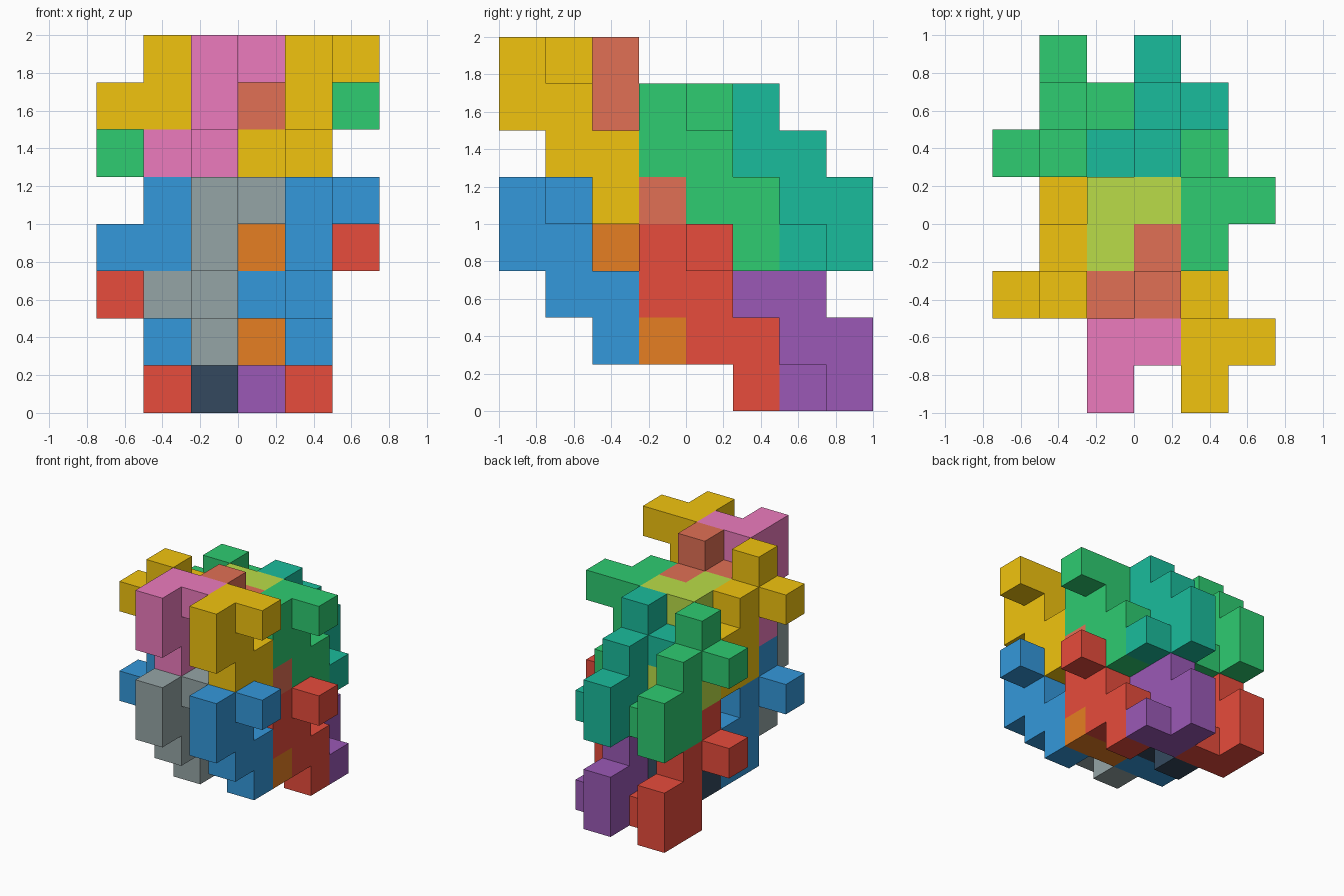
import bpy
import bmesh
import math

if "Cube" in bpy.data.objects:
    bpy.data.objects.remove(bpy.data.objects["Cube"])

CELL = 0.25

# Flat zigzag of seven cells in the y-z plane, plus one side arm each way (cells: x, y, z)
HOOK = [(0, 0, 3), (0, 1, 3), (0, 0, 2), (0, 1, 2), (0, 1, 1), (0, 2, 1), (0, 2, 0),
        (1, 1, 3), (-1, 2, 1)]
# The same piece turned half a turn about x
TURNED = [(x, 2 - y, 3 - z) for x, y, z in HOOK]


def material(name, hex_colour):
    def linear(c):
        return c / 12.92 if c <= 0.04045 else ((c + 0.055) / 1.055) ** 2.4
    rgb = [linear(int(hex_colour[i:i + 2], 16) / 255) for i in (0, 2, 4)]
    mat = bpy.data.materials.new(name)
    mat.diffuse_color = (*rgb, 1)
    mat.use_nodes = True
    mat.node_tree.nodes["Principled BSDF"].inputs["Base Color"].default_value = mat.diffuse_color
    return mat


def block_piece(name, cells, origin, mat):
    """Polycube made of the outer cell faces only."""
    solid = set(cells)
    bm = bmesh.new()
    for cell in cells:
        for axis in range(3):
            for side in (0, 1):
                beside = list(cell)
                beside[axis] += 2 * side - 1
                if tuple(beside) in solid:
                    continue
                corners = []
                for a, b in ((0, 0), (1, 0), (1, 1), (0, 1)):
                    p = list(cell)
                    p[axis] += side
                    p[(axis + 1) % 3] += a
                    p[(axis + 2) % 3] += b
                    corners.append(bm.verts.new([(c + o) * CELL for c, o in zip(p, origin)]))
                bm.faces.new(corners if side else corners[::-1])
    bmesh.ops.remove_doubles(bm, verts=bm.verts[:], dist=1e-4)
    bmesh.ops.dissolve_limit(bm, angle_limit=math.radians(1), verts=bm.verts[:], edges=bm.edges[:])
    mesh = bpy.data.meshes.new(name)
    bm.to_mesh(mesh)
    bm.free()
    mesh.materials.append(mat)
    bpy.context.collection.objects.link(bpy.data.objects.new(name, mesh))


# Four interlocking clusters: cell offset, then outer, hook and turned piece colours
CLUSTERS = [
    ("upper_front", (0, 0, 0), ("gold", "F1C40F"), ("pink", "EC7BBD"), ("salmon", "E17055")),
    ("upper_back", (0, 3, -1), ("green", "2ECC71"), ("lime", "BADC48"), ("teal", "1ABC9C")),
    ("lower_front", (0, 0, -3), ("blue", "3498DB"), ("grey", "95A5A6"), ("orange", "E67E22")),
    ("lower_back", (0, 3, -4), ("red", "E74C3C"), ("navy", "34495E"), ("purple", "9B59B6")),
]

for label, (dx, dy, dz), *colours in CLUSTERS:
    outer, inner_hook, inner_turned = [material(*c) for c in colours]
    hook_y, turned_y, z = dy - 4, dy - 2, dz + 4
    block_piece(label + "_right_block", HOOK, (dx + 1, hook_y, z), outer)
    block_piece(label + "_inner_left_block", HOOK, (dx - 1, hook_y, z), inner_hook)
    block_piece(label + "_inner_right_block", TURNED, (dx, turned_y, z), inner_turned)
    block_piece(label + "_left_block", TURNED, (dx - 2, turned_y, z), outer)
